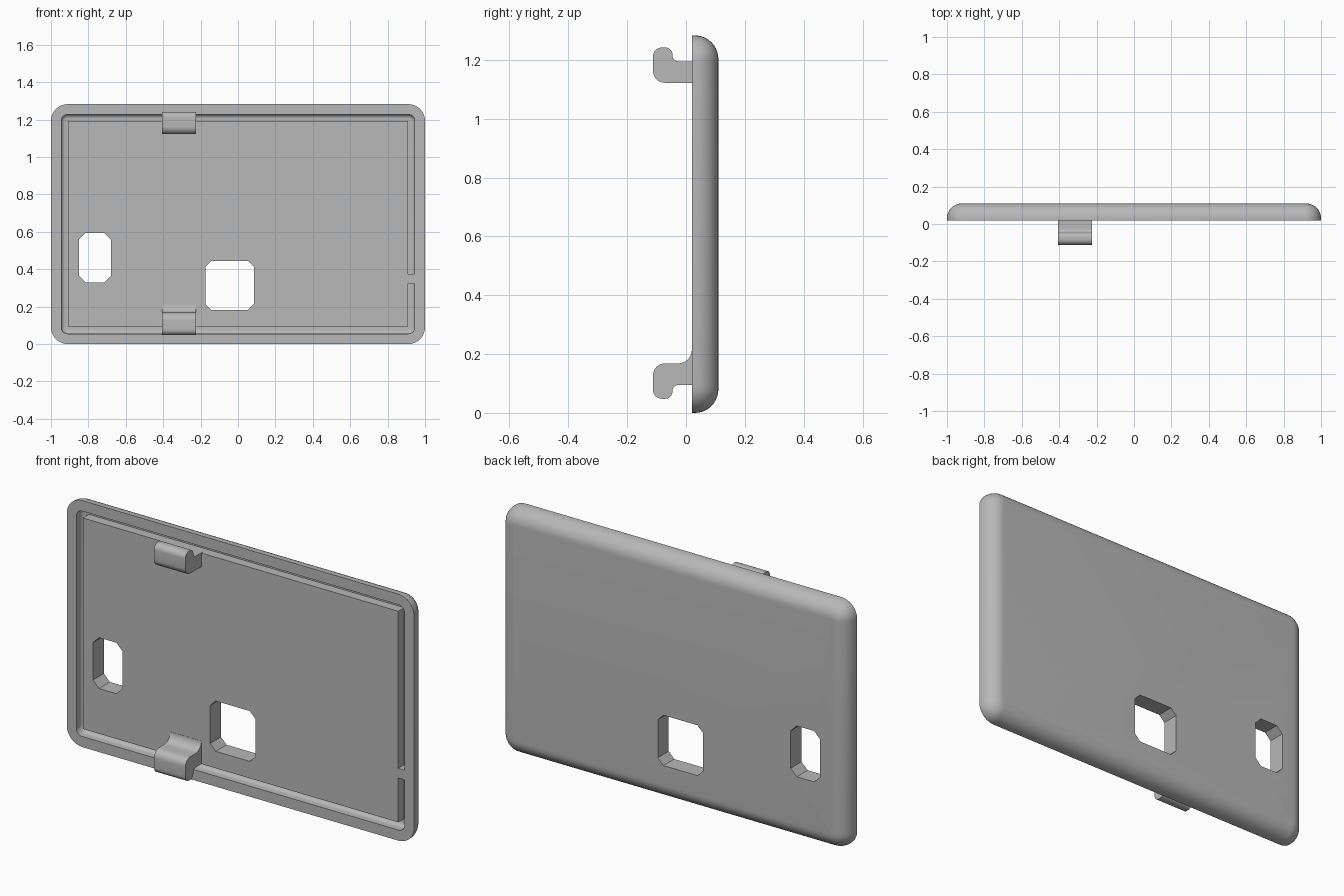
import bpy, bmesh, math
from mathutils import Vector

if "Cube" in bpy.data.objects:
    bpy.data.objects.remove(bpy.data.objects["Cube"], do_unlink=True)

W, H = 1.0, 1.283            # half width, full height
FRONT, BACK = 0.02, 0.11
WALL, FLOOR, FILLET = 0.055, 0.07, 0.022
EDGE, CORNER = 0.08, 0.09

grey = bpy.data.materials.new("plain_grey")
grey.use_nodes = True
colour = (0.48, 0.48, 0.48, 1)
grey.diffuse_color = colour
grey.node_tree.nodes["Principled BSDF"].inputs["Base Color"].default_value = colour


def finish(name, bm):
    bmesh.ops.recalc_face_normals(bm, faces=bm.faces)
    mesh = bpy.data.meshes.new(name)
    bm.to_mesh(mesh)
    bm.free()
    mesh.materials.append(grey)
    obj = bpy.data.objects.new(name, mesh)
    bpy.context.collection.objects.link(obj)
    return obj


def rounded(corners, steps=8):
    """Polygon from (u, v, radius) corners with each corner filleted."""
    out = []
    for i, (u, v, r) in enumerate(corners):
        p = Vector((u, v))
        if r == 0:
            out.append(p)
            continue
        a = (Vector(corners[i - 1][:2]) - p).normalized()
        b = (Vector(corners[(i + 1) % len(corners)][:2]) - p).normalized()
        centre = p + (a + b) * r
        for k in range(steps + 1):
            t = math.pi / 2 * k / steps
            out.append(centre - b * r * math.cos(t) - a * r * math.sin(t))
    return out


def prism(name, points, to_3d, start, end):
    bm = bmesh.new()
    rings = [[bm.verts.new(to_3d(p, d)) for p in points] for d in (start, end)]
    skin(bm, rings)
    return finish(name, bm)


def skin(bm, rings):
    n = len(rings[0])
    for a, b in zip(rings, rings[1:]):
        for i in range(n):
            j = (i + 1) % n
            bm.faces.new((a[i], a[j], b[j], b[i]))
    bm.faces.new(rings[0])
    bm.faces.new(rings[-1])


def along_y(p, d):
    return (p.x, d, p.y)


def along_x(p, d):
    return (d, p.x, p.y)


def combine(target, tool, operation):
    mod = target.modifiers.new(operation.lower(), 'BOOLEAN')
    mod.object, mod.operation, mod.solver = tool, operation, 'EXACT'
    select(target)
    bpy.ops.object.modifier_apply(modifier=mod.name)
    bpy.data.objects.remove(tool, do_unlink=True)


def select(obj):
    bpy.ops.object.select_all(action='DESELECT')
    obj.select_set(True)
    bpy.context.view_layer.objects.active = obj


# Cover shell: outlines stacked from the rounded back to the recessed floor
section = []
for k in range(11):
    t = math.pi / 2 * k / 10
    section.append((EDGE * (1 - math.sin(t)), BACK - EDGE * (1 - math.cos(t))))
section += [(0, FRONT), (WALL, FRONT)]
for k in range(7):
    t = math.pi / 2 * k / 6
    section.append((WALL + FILLET * (1 - math.cos(t)),
                    FLOOR - FILLET * (1 - math.sin(t))))
bm = bmesh.new()
rings = []
for inset, y in section:
    x, lo, hi, r = W - inset, inset, H - inset, CORNER - inset
    outline = rounded([(-x, lo, r), (x, lo, r), (x, hi, r), (-x, hi, r)])
    rings.append([bm.verts.new(along_y(p, y)) for p in outline])
skin(bm, rings)
cover = finish("back_cover", bm)

# Raised inner panel with the small bridge across the groove
x, lo, hi = 0.908, 0.095, 1.193
panel = [Vector(p) for p in ((-x, lo), (x, lo), (x, 0.325), (0.96, 0.325),
                             (0.96, 0.375), (x, 0.375), (x, hi), (-x, hi))]
combine(cover, prism("panel", panel, along_y, FRONT + 0.001, 0.085), 'UNION')

# Two chamfered openings
for x0, x1, z0, z1, c in ((-0.85, -0.68, 0.33, 0.595, 0.035),
                          (-0.175, 0.085, 0.183, 0.445, 0.032)):
    hole = [Vector(p) for p in ((x0 + c, z0), (x1 - c, z0), (x1, z0 + c), (x1, z1 - c),
                                (x1 - c, z1), (x0 + c, z1), (x0, z1 - c), (x0, z0 + c))]
    combine(cover, prism("opening", hole, along_y, -0.2, 0.3), 'DIFFERENCE')

# Clip hooks: the upper one mirrors the lower, which adds a root fillet
root = 0.03
lower = [(-0.112, 0.048, 0.03), (-0.046, 0.048, 0.025), (-0.046, 0.095, 0.02),
         (root, 0.095, 0), (root, 0.168, 0), (-0.112, 0.168, 0.04)]
upper = [(y, 1.29 - z, r) for y, z, r in lower]
lower[4:5] = [(root, 0.215, 0), (FRONT, 0.215, 0), (FRONT, 0.168, 0.047)]
hooks = [prism(name, rounded(shape), along_x, -0.405, -0.225)
         for name, shape in (("lower_hook", lower), ("upper_hook", upper))]

for obj in [cover] + hooks:
    select(obj)
    bpy.ops.object.shade_smooth_by_angle(angle=math.radians(30))
